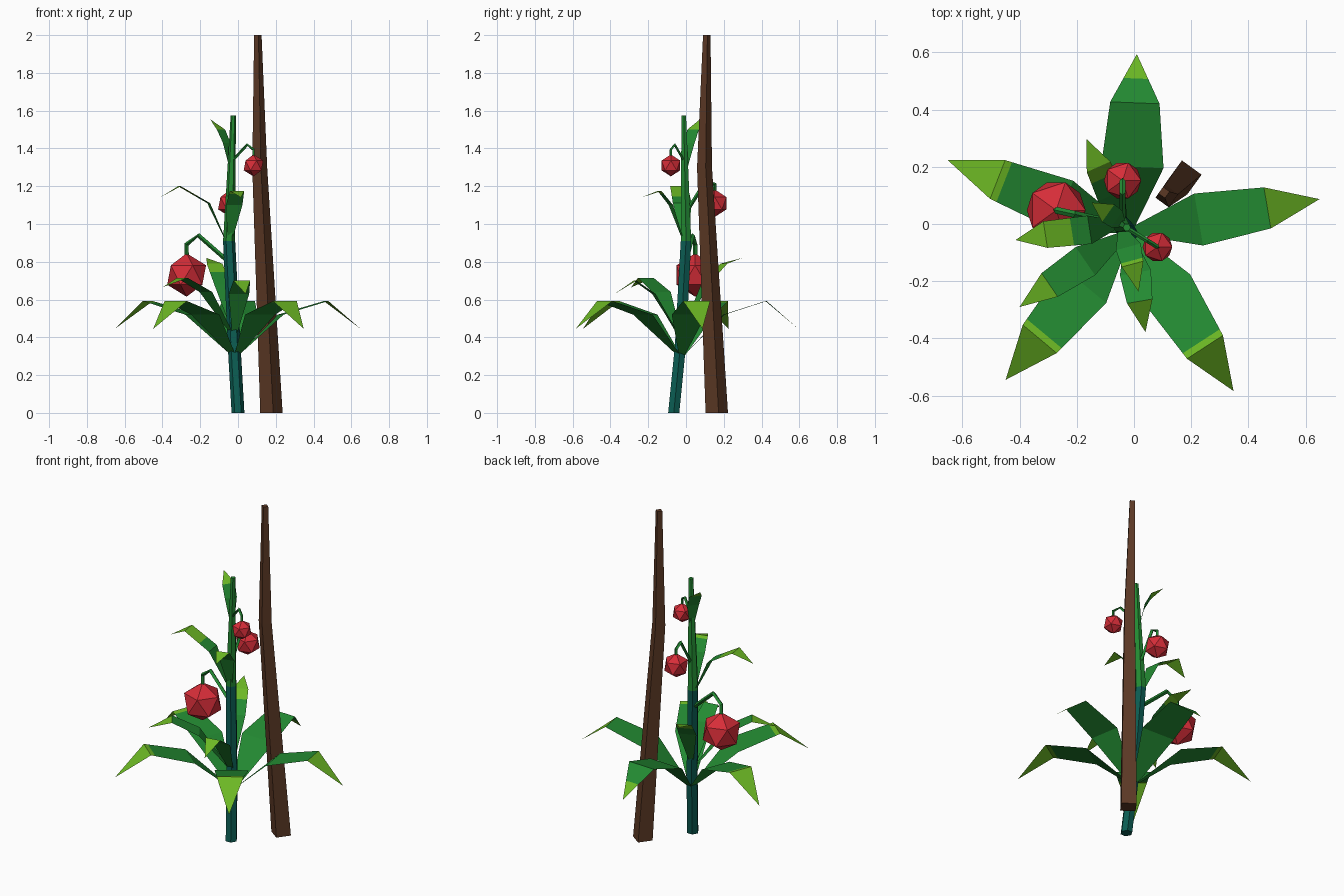
import bpy, bmesh, math
from mathutils import Vector

if "Cube" in bpy.data.objects:
    bpy.data.objects.remove(bpy.data.objects["Cube"])


def mat(name, rgb):
    m = bpy.data.materials.new(name)
    lin = [((c / 255 + 0.055) / 1.055) ** 2.4 if c > 10 else c / 255 / 12.92 for c in rgb]
    m.diffuse_color = (*lin, 1)
    m.use_nodes = True
    m.node_tree.nodes["Principled BSDF"].inputs["Base Color"].default_value = m.diffuse_color
    return m


TEAL = mat("teal stem", (11, 92, 82))
GREEN = mat("leaf green", (35, 138, 50))
LIME = mat("lime tip", (108, 184, 36))
BROWN = mat("brown wood", (92, 57, 37))
RED = mat("red fruit", (214, 45, 56))


def finish(name, bm, mats):
    me = bpy.data.meshes.new(name)
    bm.to_mesh(me)
    bm.free()
    for m in mats:
        me.materials.append(m)
    ob = bpy.data.objects.new(name, me)
    bpy.context.collection.objects.link(ob)
    return ob


def tube(name, path, sides, mats, turn=0.0, split_z=None, level=True):
    """Tapered tube through (x, y, z, radius); rings are level or follow the path."""
    bm = bmesh.new()
    rings = []
    pts = [Vector(p[:3]) for p in path]
    for i, p in enumerate(pts):
        if level:
            u, v = Vector((1, 0, 0)), Vector((0, 1, 0))
        else:
            d = (pts[min(i + 1, len(pts) - 1)] - pts[max(i - 1, 0)]).normalized()
            side = pts[-1] - pts[0]
            u = Vector((-side.y, side.x, 0)).normalized()
            v = d.cross(u)
        ring = []
        for k in range(sides):
            a = turn + 2 * math.pi * k / sides
            ring.append(bm.verts.new(p + path[i][3] * (u * math.cos(a) + v * math.sin(a))))
        rings.append(ring)
    for a, b in zip(rings, rings[1:]):
        for k in range(sides):
            n = (k + 1) % sides
            f = bm.faces.new((a[k], a[n], b[n], b[k]))
            if split_z and f.calc_center_median().z > split_z:
                f.material_index = 1
    bm.faces.new(rings[0][::-1])
    top = bm.faces.new(rings[-1])
    top.material_index = 1 if split_z else 0
    bmesh.ops.recalc_face_normals(bm, faces=bm.faces)
    return finish(name, bm, mats)


def leaf(name, pts, w1, w2, split=2.0):
    """Flat bent blade: base, middle, bend, tip; lime beyond row position split."""
    pts = [Vector(p) for p in pts]
    d = pts[3] - pts[0]
    side = Vector((-d.y, d.x, 0)).normalized()
    rows = [(i, p, w) for i, (p, w) in enumerate(zip(pts, (0.02, w1, w2, 0)))]
    if split % 1:
        i, t = int(split), split % 1
        rows.insert(i + 1, (split, pts[i].lerp(pts[i + 1], t),
                            rows[i][2] * (1 - t) + rows[i + 1][2] * t))
    bm = bmesh.new()
    prev = None
    for pos, p, w in rows:
        if w:
            cur = [bm.verts.new(p - side * w / 2), bm.verts.new(p + side * w / 2)]
        else:
            cur = [bm.verts.new(p)]
        if prev:
            f = bm.faces.new(prev[1][::-1] + cur if len(cur) == 1
                             else [prev[1][1], prev[1][0], cur[0], cur[1]])
            f.material_index = 1 if prev[0] >= split else 0
            f.normal_update()
            if f.normal.z < 0:
                f.normal_flip()
        prev = (pos, cur)
    return finish(name, bm, [GREEN, LIME])


# Wooden support stake, square in section
tube("stake", [(0.177, 0.163, 0, 0.06), (0.115, 0.098, 1.3, 0.04), (0.105, 0.11, 2, 0.02)],
     4, [BROWN], turn=math.radians(9))

# Main stem, teal below and green above
tube("stem", [(0, -0.065, 0, 0.034), (-0.02, -0.03, 0.35, 0.034), (-0.047, 0.0, 0.91, 0.032),
              (-0.025, -0.012, 1.575, 0.014)], 6, [TEAL, GREEN], split_z=0.91)

# Ring of five large lower leaves: tip position, width scale, colour split
base = Vector((-0.015, -0.025, 0.29))
for i, (x, y, k, s) in enumerate([(0.649, 0.087, 0.97, 2), (0.01, 0.594, 1.15, 2.5),
                                  (-0.652, 0.224, 0.97, 1.9), (-0.449, -0.545, 1.03, 1.9),
                                  (0.348, -0.584, 1.0, 1.9)]):
    pts = [base]
    for frac, z in ((0.363, 0.52), (0.725, 0.592), (1, 0.445)):
        pts.append((base.x + (x - base.x) * frac, base.y + (y - base.y) * frac, z))
    leaf(f"lower_leaf_{i + 1}", pts, 0.19 * k, 0.15 * k, s)

# Smaller leaves further up the stem
leaf("middle_leaf_left", [(-0.02, -0.03, 0.4), (-0.17, -0.13, 0.64), (-0.295, -0.213, 0.715),
                          (-0.40, -0.29, 0.665)], 0.12, 0.10)
leaf("middle_leaf_front", [(-0.02, -0.03, 0.4), (0.005, -0.17, 0.63), (0.02, -0.27, 0.70),
                           (0.04, -0.378, 0.63)], 0.11, 0.09)
leaf("middle_leaf_back", [(-0.03, -0.01, 0.45), (-0.08, 0.10, 0.68), (-0.124, 0.20, 0.79),
                          (-0.166, 0.297, 0.82)], 0.10, 0.09, 1.6)
leaf("upper_leaf_left", [(-0.05, 0.0, 0.88), (-0.155, -0.02, 1.11), (-0.31, -0.037, 1.20),
                         (-0.414, -0.056, 1.14)], 0.10, 0.094, 1.4)
leaf("upper_leaf_front", [(-0.045, -0.01, 0.9), (-0.02, -0.08, 1.10), (-0.005, -0.14, 1.175),
                          (0.016, -0.237, 1.14)], 0.09, 0.078, 1.8)
leaf("top_leaf", [(-0.035, -0.005, 1.28), (-0.06, 0.017, 1.43), (-0.09, 0.038, 1.50),
                  (-0.148, 0.075, 1.555)], 0.07, 0.075, 2)

# Hanging fruits on bent stalks: centre, radius, stalk start, bend height, thickness
fruits = [((-0.272, 0.048, 0.73), 0.115, (-0.05, 0.0, 0.80), 0.94, 0.012),
          ((-0.04, 0.152, 1.11), 0.073, (-0.04, 0.0, 1.06), 1.235, 0.010),
          ((0.082, -0.08, 1.31), 0.058, (-0.035, -0.008, 1.33), 1.42, 0.008)]
for i, (c, r, s, top, t) in enumerate(fruits):
    bm = bmesh.new()
    bmesh.ops.create_icosphere(bm, subdivisions=1, radius=r)
    bmesh.ops.translate(bm, verts=bm.verts, vec=c)
    finish(f"fruit_{i + 1}", bm, [RED])
    bx, by = (s[j] + (c[j] - s[j]) * 0.72 for j in (0, 1))
    neck = c[2] + r
    tube(f"fruit_stalk_{i + 1}", [(*s, t), (bx, by, top, t),
                                  (c[0], c[1], neck + (top - neck) * 0.5, t),
                                  (c[0], c[1], neck - 0.01, t)], 4, [GREEN], level=False)
